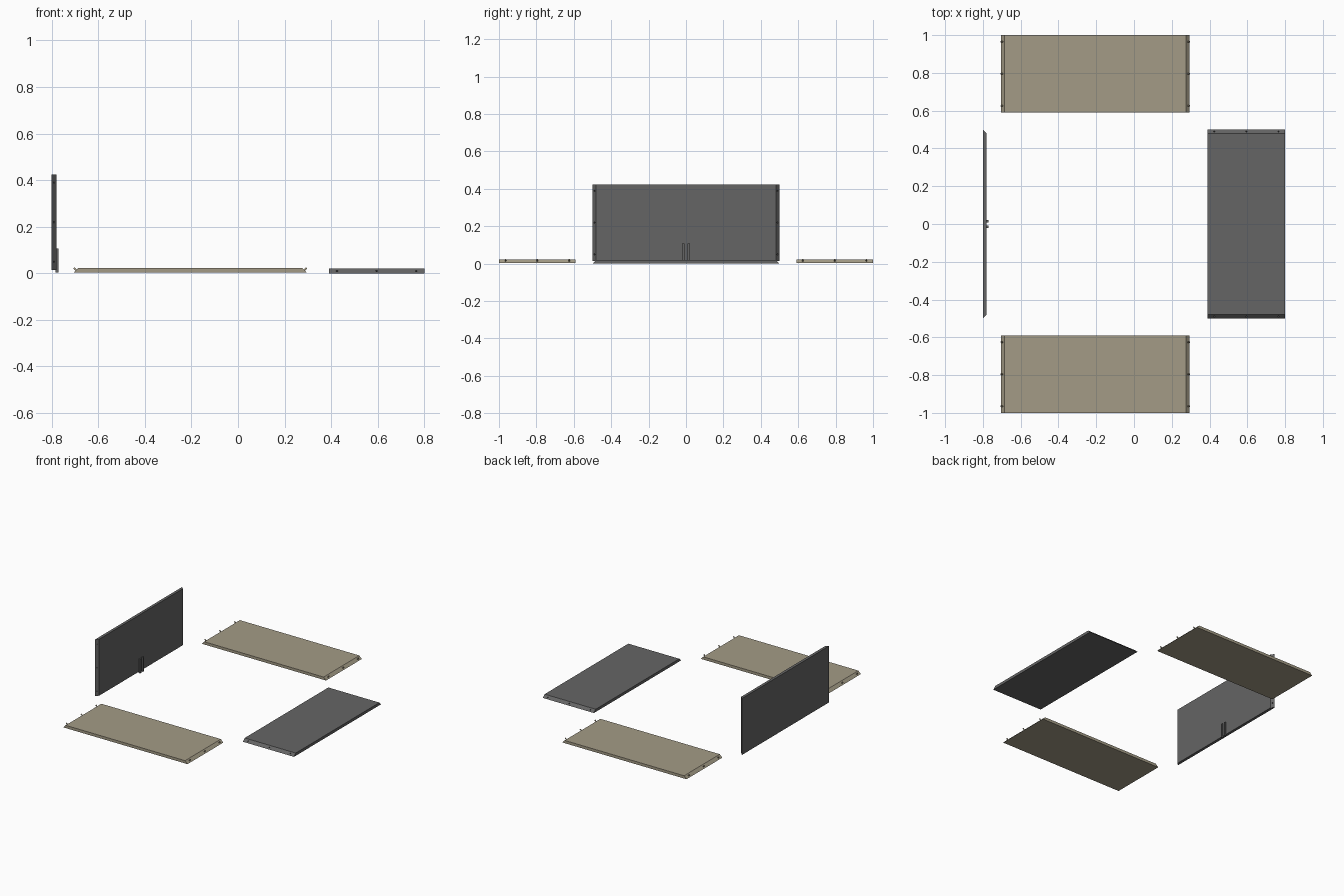
import bpy, bmesh
from mathutils import Matrix, Vector

if "Cube" in bpy.data.objects:
    bpy.data.objects.remove(bpy.data.objects["Cube"])

T = 0.02                      # board thickness
L, W = 1.0, 0.41              # board length and width
STATIONS = (-0.17, 0.0, 0.17) # joint positions across the width


def material(name, rgb):
    m = bpy.data.materials.new(name)
    m.diffuse_color = (*rgb, 1)
    m.use_nodes = True
    m.node_tree.nodes["Principled BSDF"].inputs["Base Color"].default_value = m.diffuse_color
    return m


TAN = material("tan_board", (0.37, 0.33, 0.24))
DARK = material("dark_board", (0.13, 0.13, 0.13))


def finish(name, bm, matrix, mat):
    bmesh.ops.recalc_face_normals(bm, faces=bm.faces)
    me = bpy.data.meshes.new(name)
    bm.to_mesh(me)
    bm.free()
    me.materials.append(mat)
    ob = bpy.data.objects.new(name, me)
    ob.matrix_world = matrix
    bpy.context.collection.objects.link(ob)
    return ob


def board(name, matrix, mat):
    """Flat board, both ends mitred at 45 degrees, narrower on top."""
    bm = bmesh.new()
    outline = [(-L/2, 0), (L/2, 0), (L/2 - T, T), (-L/2 + T, T)]
    face = bm.faces.new([bm.verts.new((x, -W/2, z)) for x, z in outline])
    ext = bmesh.ops.extrude_face_region(bm, geom=[face])
    bmesh.ops.translate(bm, vec=(0, W, 0),
                        verts=[v for v in ext["geom"] if isinstance(v, bmesh.types.BMVert)])
    return finish(name, bm, matrix, mat)


def joint_pins(name, matrix, mat, start, end):
    """Row of pins square to each mitred end, from start to end along the normal."""
    bm = bmesh.new()
    for side in (-1, 1):
        normal = Vector((side, 0, 1)).normalized()
        turn = Vector((0, 0, 1)).rotation_difference(normal).to_matrix().to_4x4()
        for y in STATIONS:
            centre = Vector((side * (L/2 - T/2), y, T/2)) + normal * (start + end) / 2
            bmesh.ops.create_cone(bm, cap_ends=True, segments=12, radius1=0.004,
                                  radius2=0.004, depth=end - start,
                                  matrix=Matrix.Translation(centre) @ turn)
    return finish(name, bm, matrix, mat)


# Front and back tan boards with dowels
for name, y in (("front", -1 + W/2), ("back", 1 - W/2)):
    m = Matrix.Translation((-0.205, y, 0.003))
    board(name + "_long_board", m, TAN)
    joint_pins(name + "_dowels", m, TAN, -0.002, 0.0135)

# Dark boards with dowel holes: one lying flat, one standing
flat = Matrix.Translation((0.8 - W/2, 0, 0)) @ Matrix(
    ((0, -1, 0, 0), (1, 0, 0, 0), (0, 0, 1, 0), (0, 0, 0, 1)))
upright = Matrix.Translation((-0.8, 0, 0.014 + W/2)) @ Matrix(
    ((0, 0, 1, 0), (1, 0, 0, 0), (0, 1, 0, 0), (0, 0, 0, 1)))
for name, m in (("flat_end_board", flat), ("upright_end_board", upright)):
    ob = board(name, m, DARK)
    cutter = joint_pins(name + "_hole_cutter", m, DARK, -0.008, 0.01)
    cutter.hide_render = True
    mod = ob.modifiers.new("dowel_holes", 'BOOLEAN')
    mod.operation, mod.solver, mod.object = 'DIFFERENCE', 'EXACT', cutter
    bpy.context.view_layer.update()
    bpy.context.view_layer.objects.active = ob
    bpy.ops.object.modifier_apply(modifier=mod.name)
    bpy.data.objects.remove(cutter)

# Pair of narrow prongs at the foot of the upright board
for name, y in (("left_prong", -0.015), ("right_prong", 0.015)):
    bm = bmesh.new()
    bmesh.ops.create_cube(bm, size=1, matrix=Matrix.Diagonal((0.012, 0.012, 0.104, 1)))
    finish(name, bm, Matrix.Translation((-0.777, y, 0.055)), DARK)
